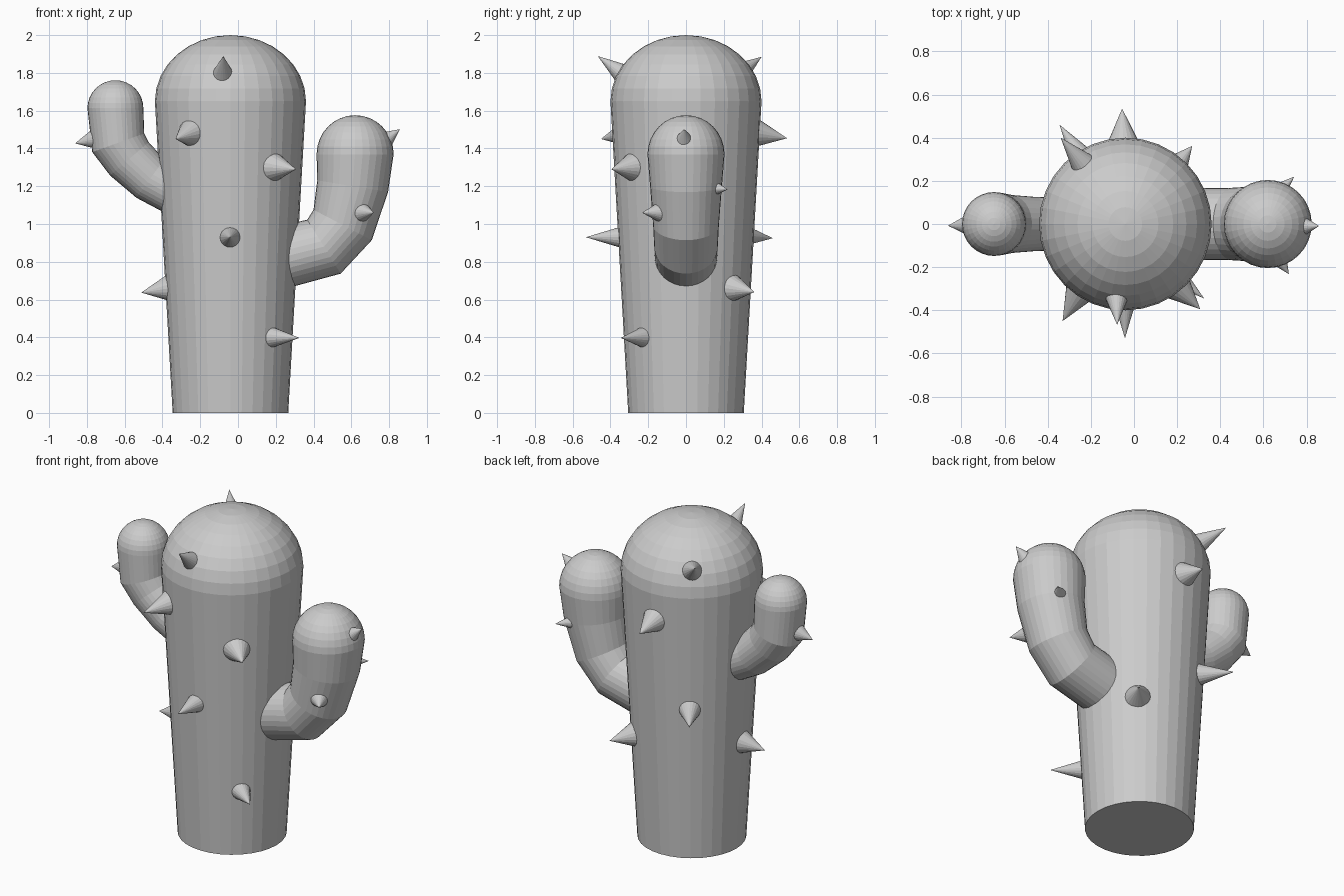
import bpy, bmesh, math
from mathutils import Vector

if "Cube" in bpy.data.objects:
    bpy.data.objects.remove(bpy.data.objects["Cube"])


def finish(name, bm):
    bmesh.ops.recalc_face_normals(bm, faces=bm.faces)
    me = bpy.data.meshes.new(name)
    bm.to_mesh(me)
    bm.free()
    ob = bpy.data.objects.new(name, me)
    bpy.context.collection.objects.link(ob)
    return ob


def domed_tube(name, path, dome_height, sides=32, rings=8):
    """Flat-shaded tube through (x, z, radius) stations, ending in a dome."""
    pts = [Vector((x, 0, z)) for x, z, r in path]
    stations = []
    for i, p in enumerate(pts):
        if i == len(pts) - 1:
            d = Vector((0, 0, 1))
        elif i == 0:
            d = (pts[1] - p).normalized()
        else:
            d = ((p - pts[i - 1]).normalized() + (pts[i + 1] - p).normalized()).normalized()
        stations.append((p, path[i][2], d))
    top, r_top, up = stations[-1]
    for k in range(1, rings):
        a = math.pi / 2 * k / rings
        stations.append((top + up * dome_height * math.sin(a), r_top * math.cos(a), up))

    bm = bmesh.new()
    loops = []
    side = Vector((0, 1, 0))
    for p, r, d in stations:
        u = side.cross(d)
        loops.append([bm.verts.new(p + r * (math.cos(t) * u + math.sin(t) * side))
                      for t in (2 * math.pi * j / sides for j in range(sides))])
    for a, b in zip(loops, loops[1:]):
        for j in range(sides):
            k = (j + 1) % sides
            bm.faces.new((a[j], a[k], b[k], b[j]))
    bm.faces.new(loops[0])
    tip = bm.verts.new(top + up * dome_height)
    for j in range(sides):
        bm.faces.new((loops[-1][j], loops[-1][(j + 1) % sides], tip))
    return finish(name, bm)


def spike(name, base, tip, radius, sides=20):
    """Cone whose base is sunk a little below the skin."""
    base, tip = Vector(base), Vector(tip)
    axis = tip - base
    length = axis.length * 1.25
    bm = bmesh.new()
    bmesh.ops.create_cone(bm, cap_ends=True, segments=sides, radius1=radius * 1.2,
                          radius2=0, depth=length)
    ob = finish(name, bm)
    ob.rotation_euler = axis.to_track_quat('Z', 'Y').to_euler()
    ob.location = tip - axis.normalized() * length / 2


# Trunk and arms
domed_tube("trunk", [(-0.04, 0, 0.306), (-0.04, 1.65, 0.4)], 0.35)
domed_tube("right_arm", [(0.22, 0.82, 0.165), (0.455, 0.88, 0.168), (0.554, 0.995, 0.174),
                         (0.607, 1.2, 0.19), (0.62, 1.369, 0.204)], 0.207)
domed_tube("left_arm", [(-0.28, 1.14, 0.122), (-0.464, 1.241, 0.126), (-0.575, 1.345, 0.135),
                        (-0.634, 1.43, 0.146), (-0.649, 1.613, 0.148)], 0.148)

# Spikes: base centre, tip, base radius
trunk_spikes = [
    ((-0.08, -0.33, 1.79), (-0.078, -0.467, 1.889), 0.06),
    ((-0.23, 0.27, 1.79), (-0.34, 0.40, 1.885), 0.065),
    ((-0.25, -0.31, 1.48), (-0.331, -0.45, 1.45), 0.075),
    ((-0.05, 0.38, 1.48), (-0.055, 0.535, 1.454), 0.075),
    ((0.20, -0.29, 1.30), (0.307, -0.395, 1.29), 0.075),
    ((-0.042, -0.355, 0.93), (-0.042, -0.53, 0.93), 0.055),
    ((-0.23, 0.29, 0.94), (-0.345, 0.46, 0.925), 0.065),
    ((-0.37, -0.02, 0.66), (-0.512, -0.04, 0.637), 0.072),
    ((0.18, 0.25, 0.66), (0.27, 0.362, 0.64), 0.075),
    ((0.19, -0.235, 0.40), (0.325, -0.345, 0.397), 0.053),
]
arm_spikes = [
    ((0.795, -0.01, 1.455), (0.857, -0.01, 1.502), 0.04),
    ((0.67, -0.16, 1.062), (0.718, -0.232, 1.06), 0.043),
    ((0.68, 0.16, 1.188), (0.743, 0.22, 1.183), 0.035),
    ((-0.78, -0.005, 1.445), (-0.862, -0.008, 1.427), 0.045),
]
for i, s in enumerate(trunk_spikes):
    spike(f"trunk_spike_{i + 1}", *s)
for i, s in enumerate(arm_spikes):
    spike(f"arm_spike_{i + 1}", *s)
